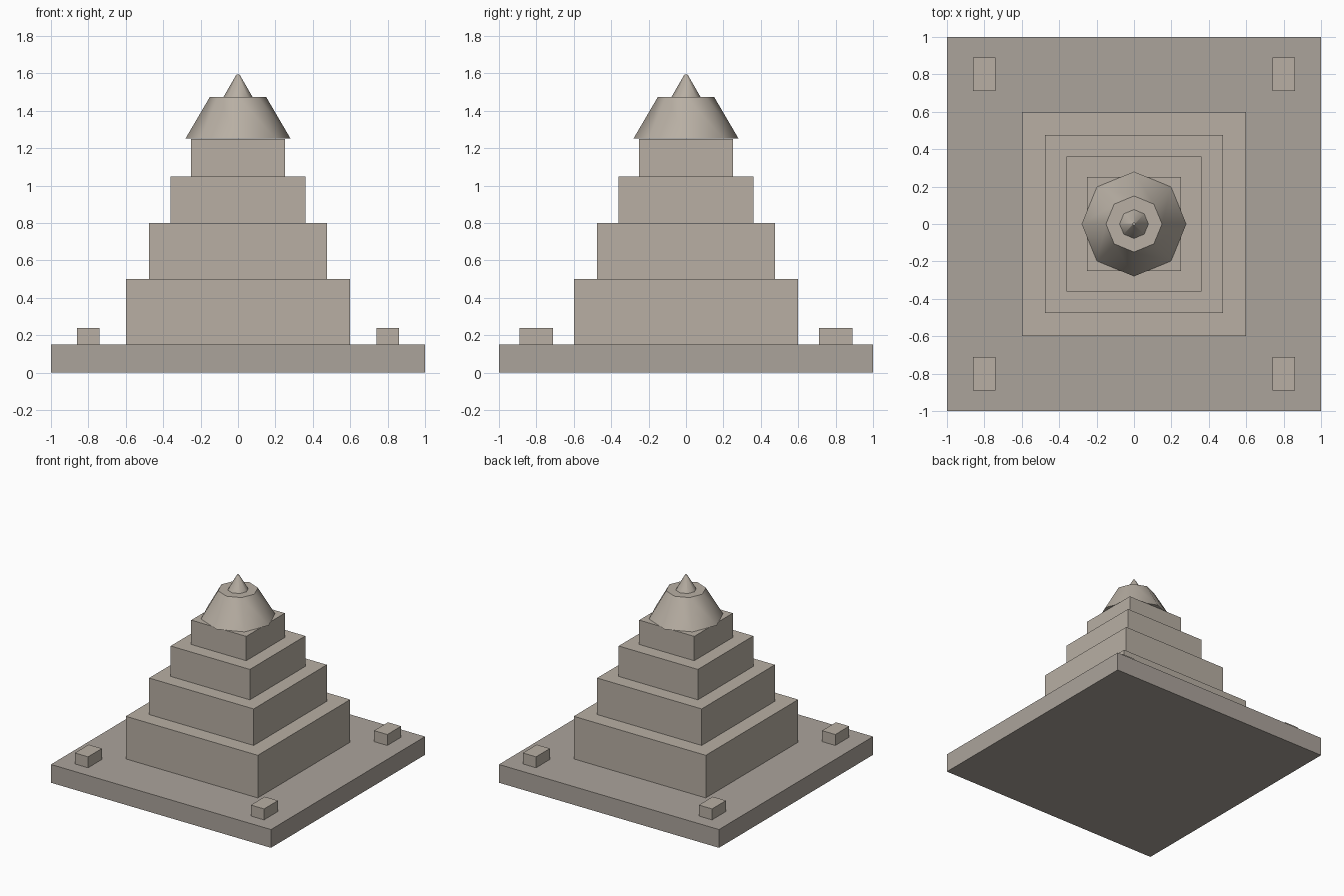
import bpy
from math import radians

if "Cube" in bpy.data.objects:
    bpy.data.objects.remove(bpy.data.objects["Cube"])


def material(name, rgb):
    m = bpy.data.materials.new(name)
    m.diffuse_color = (*rgb, 1)
    m.use_nodes = True
    m.node_tree.nodes["Principled BSDF"].inputs["Base Color"].default_value = m.diffuse_color
    return m


stone = material("light_stone", (0.48, 0.43, 0.37))
plinth_stone = material("plinth_stone", (0.41, 0.37, 0.33))


def box(name, x, y, half_x, half_y, z0, z1, mat):
    bpy.ops.mesh.primitive_cube_add(size=1, location=(x, y, (z0 + z1) / 2))
    ob = bpy.context.object
    ob.name = name
    ob.scale = (2 * half_x, 2 * half_y, z1 - z0)
    bpy.ops.object.transform_apply(location=False, rotation=False, scale=True)
    ob.data.materials.append(mat)


def octagon_cone(name, r0, r1, z0, z1, mat):
    bpy.ops.mesh.primitive_cone_add(vertices=8, radius1=r0, radius2=r1,
                                    depth=z1 - z0, location=(0, 0, (z0 + z1) / 2))
    ob = bpy.context.object
    ob.name = name
    ob.data.materials.append(mat)
    bpy.ops.object.shade_smooth_by_angle(angle=radians(50))


# Square plinth
box("plinth", 0, 0, 1, 1, 0, 0.15, plinth_stone)

# Stepped tiers: half width and top height
z = 0.15
for i, (half, top) in enumerate([(0.6, 0.5), (0.475, 0.8), (0.36, 1.05), (0.25, 1.25)], 1):
    box(f"tier_{i}", 0, 0, half, half, z, top, stone)
    z = top

# Eight-sided roof and finial
octagon_cone("roof", 0.28, 0.15, 1.253, 1.475, stone)
octagon_cone("finial", 0.08, 0.008, 1.47, 1.595, stone)

# Small blocks on the plinth corners
for x_name, sx in (("left", -1), ("right", 1)):
    for y_name, sy in (("front", -1), ("back", 1)):
        box(f"corner_block_{y_name}_{x_name}", 0.8 * sx, 0.8 * sy, 0.06, 0.09, 0.15, 0.24, stone)
